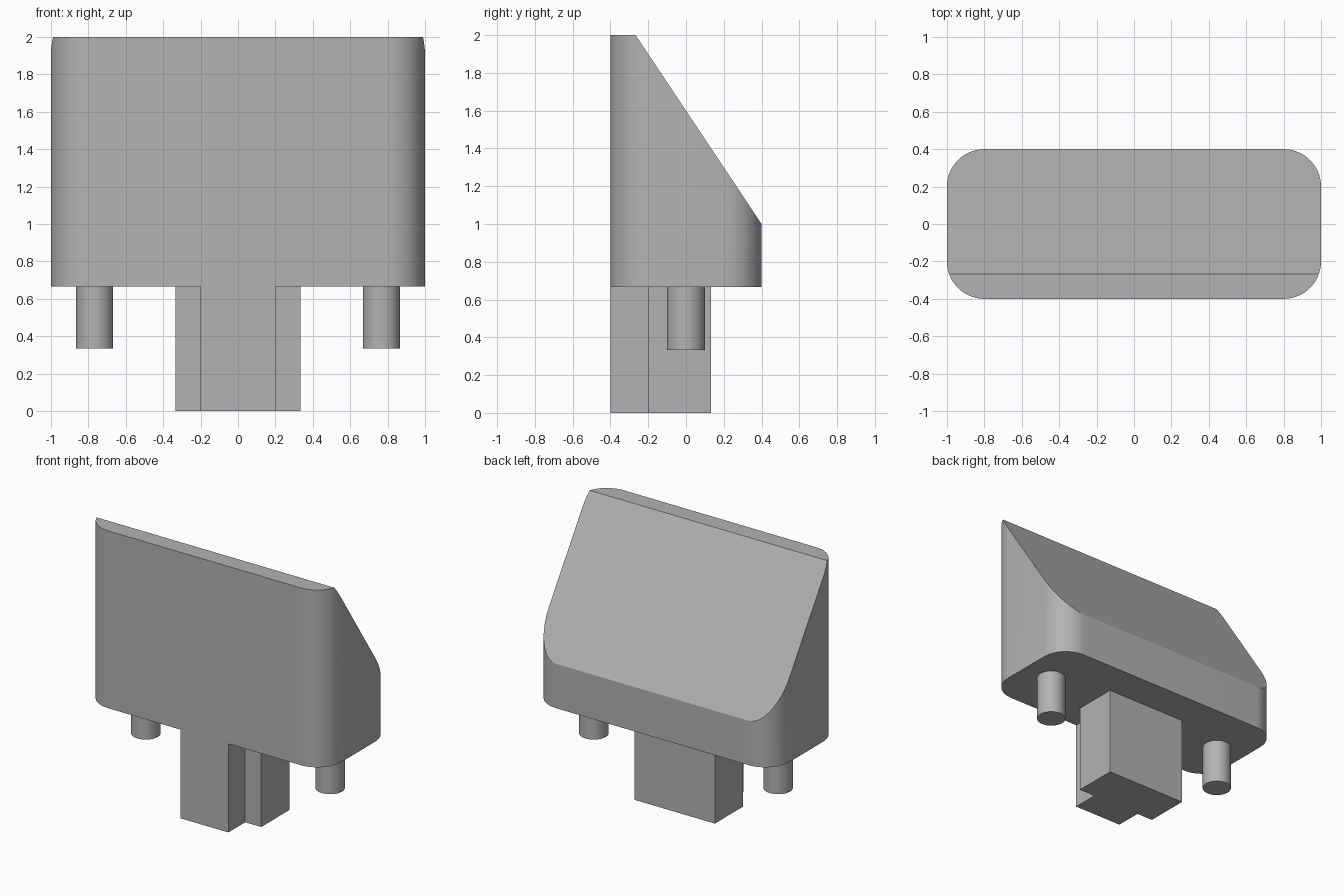
import bpy, bmesh
from math import sin, cos, pi
from mathutils import Vector

cube = bpy.data.objects.get("Cube")
if cube:
    bpy.data.objects.remove(cube, do_unlink=True)

grey = bpy.data.materials.new("plain grey")
grey.use_nodes = True
grey.diffuse_color = (0.45, 0.45, 0.45, 1)
grey.node_tree.nodes["Principled BSDF"].inputs["Base Color"].default_value = grey.diffuse_color


def arc(cx, cy, radius, start, sweep, steps):
    """Points along a circular arc."""
    return [(cx + radius * cos(start + sweep * i / steps),
             cy + radius * sin(start + sweep * i / steps)) for i in range(steps + 1)]


def prism(name, outline, bottom, top, slope=None):
    """Extrude an outline upward, optionally slicing it with a plane."""
    bm = bmesh.new()
    base = bm.faces.new([bm.verts.new((x, y, bottom)) for x, y in outline])
    cap = bmesh.ops.extrude_face_region(bm, geom=[base])["geom"]
    bmesh.ops.translate(bm, vec=(0, 0, top - bottom),
                        verts=[g for g in cap if isinstance(g, bmesh.types.BMVert)])
    if slope:
        point, normal = slope
        cut = bmesh.ops.bisect_plane(bm, geom=bm.verts[:] + bm.edges[:] + bm.faces[:],
                                     plane_co=point, plane_no=normal, clear_outer=True)
        rim = [g for g in cut["geom_cut"] if isinstance(g, bmesh.types.BMEdge)]
        bmesh.ops.holes_fill(bm, edges=rim, sides=0)
    bmesh.ops.recalc_face_normals(bm, faces=bm.faces[:])
    mesh = bpy.data.meshes.new(name)
    bm.to_mesh(mesh)
    bm.free()
    mesh.materials.append(grey)
    obj = bpy.data.objects.new(name, mesh)
    bpy.context.collection.objects.link(obj)
    bpy.ops.object.select_all(action="DESELECT")
    obj.select_set(True)
    bpy.context.view_layer.objects.active = obj
    bpy.ops.object.shade_smooth_by_angle(angle=pi / 9)
    return obj


UNDERSIDE = 2 / 3

# Rounded block with a sloping back
corners = [(0.8, 0.2), (-0.8, 0.2), (-0.8, -0.2), (0.8, -0.2)]
outline = [p for i, (x, y) in enumerate(corners)
           for p in arc(x, y, 0.2, i * pi / 2, pi / 2, 20)]
# Opposite arcs meet the side walls without duplicate points
prism("body", outline, UNDERSIDE, 2, (Vector((0, 0.4, 1)), Vector((0, 1, 2 / 3)).normalized()))

# T-shaped stem, flush with the front of the block
half = [(0.2, -0.4), (0.2, -0.2), (1 / 3, -0.2), (1 / 3, 0.133)]
prism("stem", half + [(-x, y) for x, y in reversed(half)], 0, UNDERSIDE)

# Locating pegs
for name, side in (("left_peg", 1), ("right_peg", -1)):
    prism(name, arc(side * 0.767, 0, 0.1, 0, 2 * pi, 48)[:-1], 1 / 3, UNDERSIDE)
